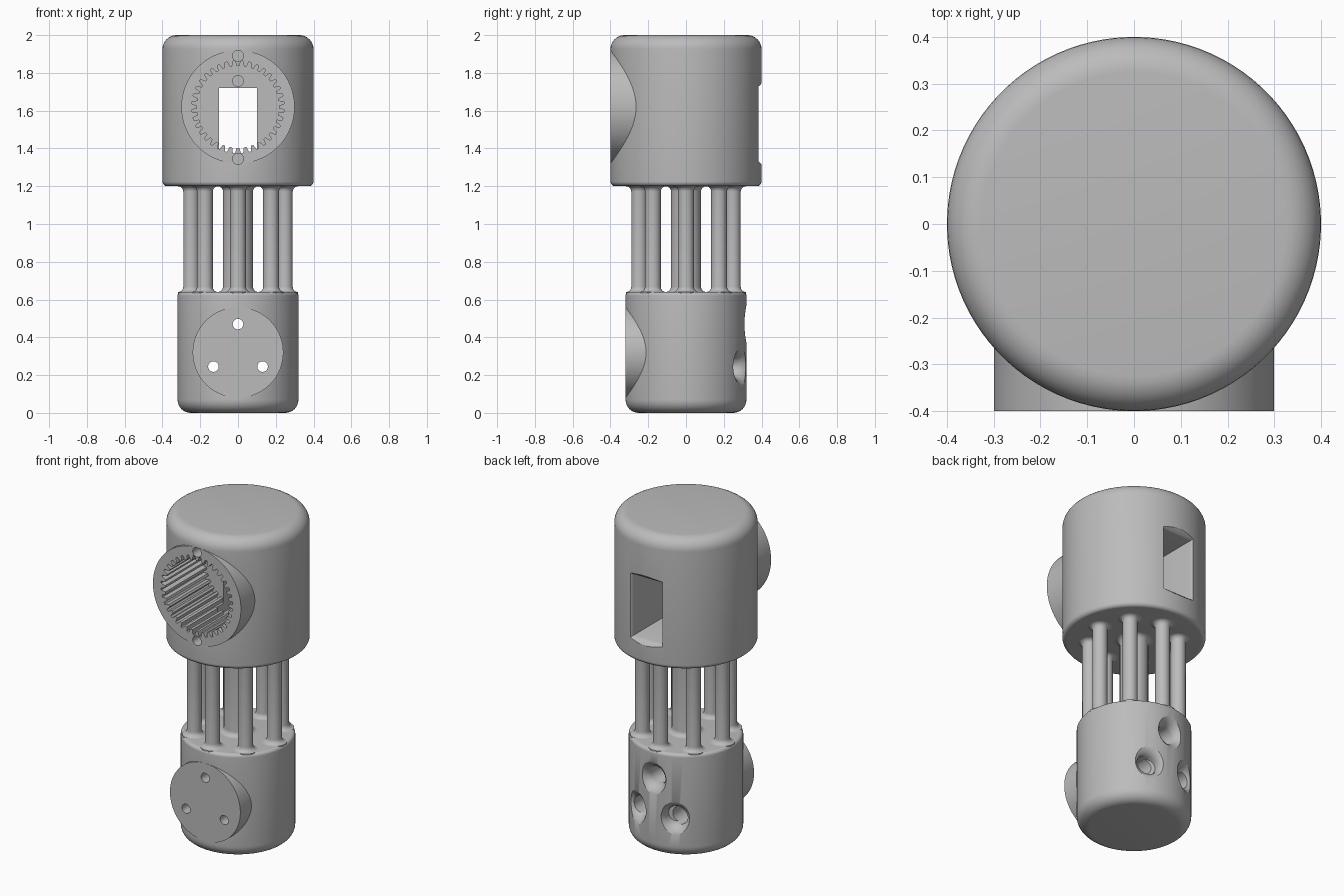
import bpy, bmesh, math
from mathutils import Matrix, Vector

if "Cube" in bpy.data.objects:
    bpy.data.objects.remove(bpy.data.objects["Cube"], do_unlink=True)

grey = bpy.data.materials.new("plain grey")
grey.use_nodes = True
grey.diffuse_color = (0.5, 0.5, 0.5, 1)
grey.node_tree.nodes["Principled BSDF"].inputs["Base Color"].default_value = (0.5, 0.5, 0.5, 1)

FACE_FRONT = Matrix.Rotation(math.radians(-90), 4, 'X')   # local z becomes world +y


def finish(name, bm, matrix=Matrix()):
    bmesh.ops.transform(bm, matrix=matrix, verts=bm.verts)
    bmesh.ops.recalc_face_normals(bm, faces=bm.faces)
    mesh = bpy.data.meshes.new(name)
    bm.to_mesh(mesh)
    bm.free()
    mesh.materials.append(grey)
    obj = bpy.data.objects.new(name, mesh)
    bpy.context.collection.objects.link(obj)
    return obj


def loft(name, rings, matrix=Matrix()):
    """Skin a stack of closed rings and cap both ends."""
    bm = bmesh.new()
    rows = [[bm.verts.new(p) for p in ring] for ring in rings]
    for a, b in zip(rows, rows[1:]):
        for i in range(len(a)):
            j = (i + 1) % len(a)
            bm.faces.new((a[i], a[j], b[j], b[i]))
    bm.faces.new(rows[0])
    bm.faces.new(rows[-1])
    return finish(name, bm, matrix)


def lathe(name, profile, segs=96, matrix=Matrix()):
    turn = 2 * math.pi / segs
    rings = [[(r * math.cos((i + .5) * turn), r * math.sin((i + .5) * turn), z)
              for i in range(segs)] for r, z in profile]
    return loft(name, rings, matrix)


def fillet(r, z, size, start, steps=8):
    """Quarter-circle profile points around the centre (r, z)."""
    return [(r + size * math.cos(a), z + size * math.sin(a))
            for a in (math.radians(start + 90 * i / steps) for i in range(steps + 1))]


def drum(name, radius, low, high, low_round, high_round):
    return lathe(name, fillet(radius - low_round, low + low_round, low_round, -90)
                 + fillet(radius - high_round, high - high_round, high_round, 0))


def rod_y(name, radius, x, z, y0, y1, segs=32):
    return lathe(name, [(radius, y0), (radius, y1)], segs,
                 Matrix.Translation((x, 0, z)) @ FACE_FRONT)


def box_y(name, sections):
    """Rectangular duct along y from (y, half width, bottom, top) sections."""
    return loft(name, [[(-w, y, b), (w, y, b), (w, y, t), (-w, y, t)]
                       for y, w, b, t in sections])


def combine(target, tool, operation):
    mod = target.modifiers.new(tool.name, 'BOOLEAN')
    mod.operation = operation
    mod.solver = 'EXACT'
    mod.object = tool
    bpy.context.view_layer.objects.active = target
    bpy.ops.object.modifier_apply(modifier=mod.name)
    bpy.data.objects.remove(tool, do_unlink=True)


def smooth(obj):
    bpy.ops.object.select_all(action='DESELECT')
    obj.select_set(True)
    bpy.context.view_layer.objects.active = obj
    bpy.ops.object.shade_smooth_by_angle(angle=math.radians(30))


# Upper housing with its round front boss
GEAR_Z, FLOOR_Y = 1.62, 0.0
upper = drum("upper_housing", .4, 1.2, 2, .025, .075)
combine(upper, rod_y("upper_boss", .3, 0, GEAR_Z, -.4, -.1, 96), 'UNION')

# Toothed socket
teeth, ring = 36, []
for i in range(teeth):
    for step, radius in ((-.32, .217), (-.14, .245), (.14, .245), (.32, .217)):
        a = 2 * math.pi * (i + .5 + step) / teeth
        ring.append((radius * math.cos(a), radius * math.sin(a)))
socket = loft("toothed_socket", [[(x, y, GEAR_Z + z) for x, z in ring]
                                 for y in (-.5, FLOOR_Y)])
combine(upper, socket, 'DIFFERENCE')

# Rear window with softened rim
window = box_y("rear_window", [(FLOOR_Y - .1, .1, 1.34, 1.72), (.365, .1, 1.34, 1.72),
                               (.38, .105, 1.335, 1.725), (.395, .118, 1.322, 1.738),
                               (.41, .14, 1.3, 1.76)])
combine(upper, window, 'DIFFERENCE')

# Pin holes: two on the boss, one in the socket floor
for z, y in ((1.89, -.4), (1.345, -.4), (1.757, FLOOR_Y)):
    combine(upper, rod_y("pin_hole", .029, 0, z, y - .05, y + .12), 'DIFFERENCE')
smooth(upper)

# Lower housing with its round front boss
lower = drum("lower_housing", .32, 0, .64, .07, .02)
combine(lower, rod_y("lower_boss", .24, 0, .32, -.32, -.08, 96), 'UNION')

# Screw holes, wider and flared at the back
for x, z in ((0, .47), (-.13, .245), (.13, .245)):
    combine(lower, rod_y("screw_hole", .028, x, z, -.5, 0), 'DIFFERENCE')
    combine(lower, rod_y("screw_bore", .053, x, z, -.2, .5), 'DIFFERENCE')
    y = math.sqrt(.32 ** 2 - x ** 2)
    aim = Matrix.Translation((x, y, z)) @ Matrix.Rotation(-math.asin(x / .32), 4, 'Z')
    flare = lathe("bore_flare", [(.05, -.07), (.056, -.045), (.066, -.025),
                                 (.082, -.01), (.1, 0), (.1, .05)], 48, aim @ FACE_FRONT)
    combine(lower, flare, 'DIFFERENCE')
smooth(lower)


# Columns with flared feet and heads
def column(name, radius, x, y):
    r = .028
    foot = [(radius + r - r * math.sin(a), .64 + r - r * math.cos(a))
            for a in (math.radians(15 * i) for i in range(7))]
    head = [(rad, 1.84 - z) for rad, z in reversed(foot)]
    ends = [(foot[0][0], .63)], [(foot[0][0], 1.21)]
    smooth(lathe(name, ends[0] + foot + head + ends[1], 32, Matrix.Translation((x, y, 0))))


column("centre_column", .08, 0, 0)
for i in range(8):
    a = math.radians(45 * i)
    column(f"column_{i + 1}", .042, .248 * math.cos(a), .248 * math.sin(a))
